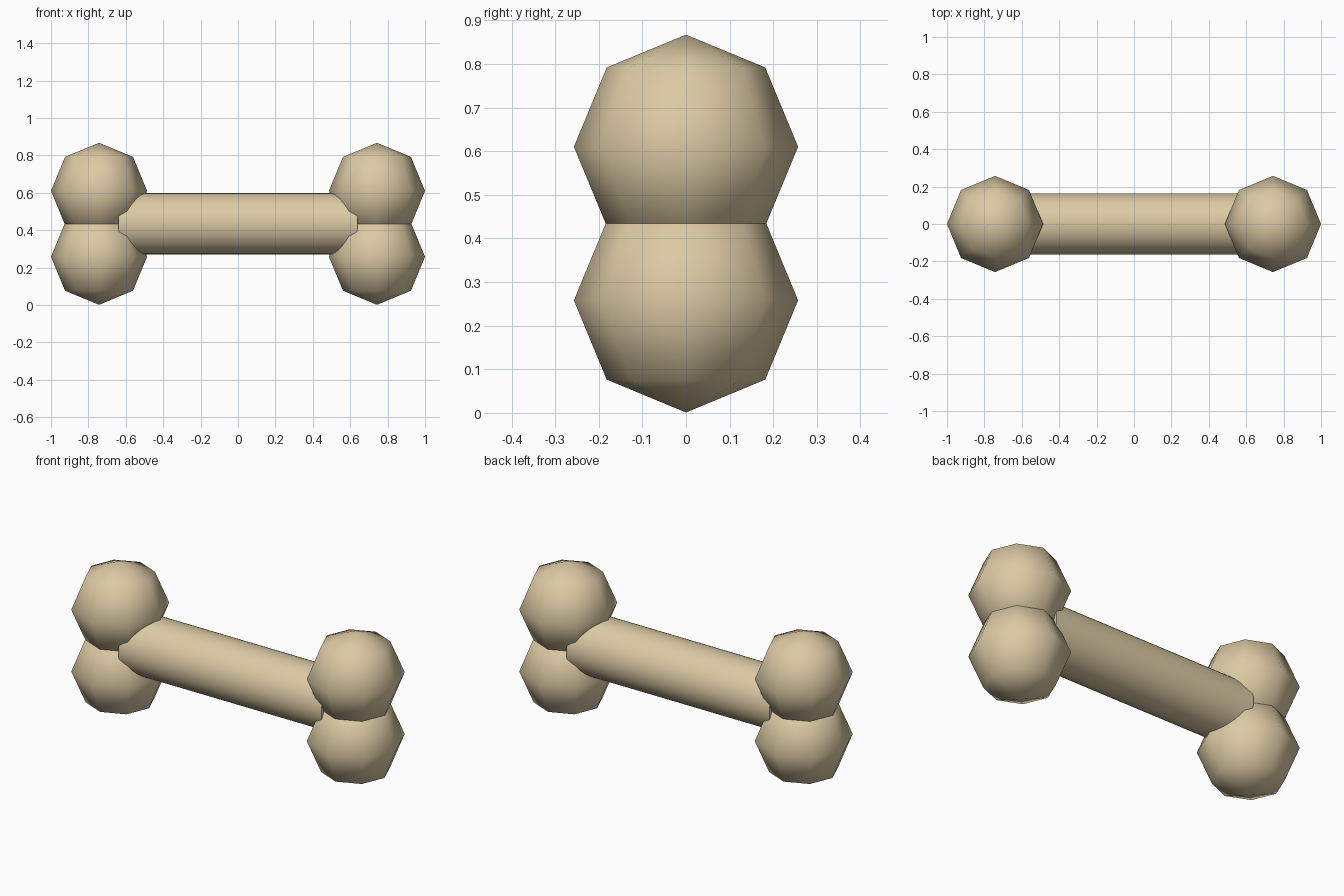
import bpy, math

if "Cube" in bpy.data.objects:
    bpy.data.objects.remove(bpy.data.objects["Cube"])

tan = bpy.data.materials.new("bone_tan")
tan.diffuse_color = (0.71, 0.59, 0.37, 1)
tan.use_nodes = True
tan.node_tree.nodes["Principled BSDF"].inputs["Base Color"].default_value = tan.diffuse_color

MID_Z, R_BALL = 0.434, 0.257
BALL_X, BALL_DZ = 0.743, 0.176


def finish(name, angle):
    ob = bpy.context.object
    ob.name = name
    ob.data.materials.append(tan)
    bpy.ops.object.shade_smooth_by_angle(angle=math.radians(angle))


# Shaft: smooth cylinder along x, ending inside the knobs
bpy.ops.mesh.primitive_cylinder_add(vertices=32, radius=0.164, depth=1.28,
                                    location=(0, 0, MID_Z),
                                    rotation=(0, math.pi / 2, 0))
finish("shaft", 40)

# Knobs: two low-poly smooth balls at each end
for side, sx in (("left", -1), ("right", 1)):
    for level, sz in (("lower", -1), ("upper", 1)):
        bpy.ops.mesh.primitive_uv_sphere_add(
            segments=8, ring_count=4, radius=R_BALL,
            location=(sx * BALL_X, 0, MID_Z + sz * BALL_DZ))
        finish(f"{side}_{level}_knob", 80)
